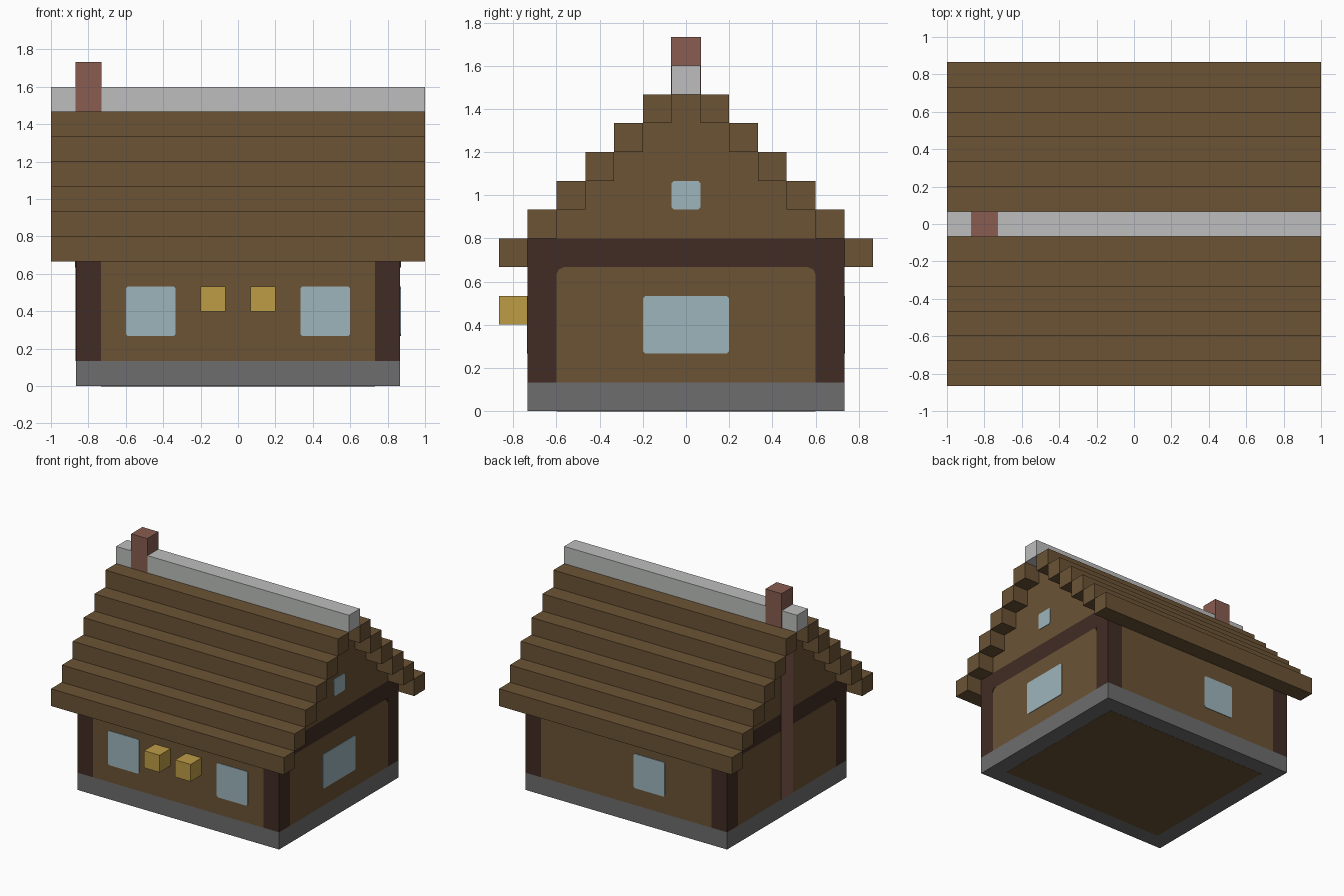
import bpy
import bmesh
from mathutils import Vector

U = 2 / 15          # building block size
PLATE = 0.03        # painted detail thickness, in blocks

old = bpy.data.objects.get("Cube")
if old:
    bpy.data.objects.remove(old, do_unlink=True)


def material(name, rgb):
    # 8-bit display colour to linear
    lin = [((c / 255 + 0.055) / 1.055) ** 2.4 for c in rgb] + [1]
    m = bpy.data.materials.new(name)
    m.use_nodes = True
    m.diffuse_color = lin
    m.node_tree.nodes["Principled BSDF"].inputs["Base Color"].default_value = lin
    return m


WOOD = material("oak brown", (107, 83, 53))
DARK = material("dark timber", (65, 44, 36))
STONE = material("stone grey", (109, 109, 109))
RIDGE = material("pale grey", (188, 190, 188))
BRICK = material("brick red", (136, 92, 80))
GLASS = material("window blue", (157, 181, 188))
GOLD = material("lantern gold", (190, 156, 70))


def prism(name, profile, axis, start, end, mat):
    """Extrude a 2D profile (in blocks) along an axis from start to end."""
    def place(a, b, d):
        return Vector({"x": (d, a, b), "y": (a, d, b), "z": (a, b, d)}[axis]) * U
    bm = bmesh.new()
    low = [bm.verts.new(place(a, b, start)) for a, b in profile]
    top = [bm.verts.new(place(a, b, end)) for a, b in profile]
    bm.faces.new(low)
    bm.faces.new(top)
    n = len(profile)
    for i in range(n):
        j = (i + 1) % n
        bm.faces.new((low[i], low[j], top[j], top[i]))
    bmesh.ops.recalc_face_normals(bm, faces=bm.faces)
    mesh = bpy.data.meshes.new(name)
    bm.to_mesh(mesh)
    bm.free()
    mesh.materials.append(mat)
    obj = bpy.data.objects.new(name, mesh)
    bpy.context.collection.objects.link(obj)
    return obj


def box(name, x, y, z, mat):
    a, b = x
    c, d = y
    return prism(name, [(a, c), (b, c), (b, d), (a, d)], "z", z[0], z[1], mat)


def plate(name, axis, side, a, b, surface, mat, cut=0.08):
    """Thin panel with clipped corners on a wall facing side along axis."""
    (l, r), (lo, hi) = a, b
    pts = [(l + cut, lo), (r - cut, lo), (r, lo + cut), (r, hi - cut),
           (r - cut, hi), (l + cut, hi), (l, hi - cut), (l, lo + cut)]
    return prism(name, pts, axis, side * surface, side * (surface + PLATE), mat)


HX, HY = 6.5, 5.5   # half size of the house

# Stone base and floor underside
box("stone_base", (-HX, HX), (-HY, HY), (0, 1), STONE)
prism("floor_underside", [(-HX + 1, -HY + 1), (HX - 1, -HY + 1),
      (HX - 1, HY - 1), (-HX + 1, HY - 1)], "z", 0, -0.01, WOOD)

for s, fb, lr in ((-1, "front", "right"), (1, "back", "left")):
    # Long wall
    box(fb + "_wall", (1 - HX, HX - 1), sorted((s * HY, s * (HY - 1))), (1, 5), WOOD)
    # End wall, cross beam and stepped gable
    ends = sorted((s * HX, s * (HX - 1)))
    box(lr + "_wall", ends, (1 - HY, HY - 1), (1, 5), WOOD)
    box(lr + "_beam", ends, (-HY, HY), (5, 6), DARK)
    half = []
    for k in range(1, 6):
        half += [(HY - k, 5 + k), (HY - k, 6 + k)]
    outline = half + [(-y, z) for y, z in reversed(half)]
    prism(lr + "_gable", outline, "x", ends[0], ends[1], WOOD)

    for t, end in ((-1, "front"), (1, "back")):
        # Corner post and its small brace under the beam
        box(f"{end}_{lr}_post", ends, sorted((t * HY, t * (HY - 1))), (1, 5), DARK)
        c = t * (HY - 1)
        prism(f"{end}_{lr}_brace", [(c, 5), (c - t * 0.25, 5), (c - t * 0.08, 4.92), (c, 4.75)],
              "x", s * HX, s * (HX + PLATE), DARK)

    # Roof steps
    for k in range(6):
        box(f"{fb}_roof_step_{k + 1}", (-7.5, 7.5),
            sorted((s * (HY - k), s * (HY + 1 - k))), (5 + k, 6 + k), WOOD)

    # Front windows and lanterns, one each side of the middle
    plate(f"front_{lr}_window", "y", -1, sorted((s * 2.5, s * 4.5)), (2, 4), HY, GLASS)
    box(f"{lr}_lantern", sorted((s * 0.5, s * 1.5)), (-HY - 1, -HY), (3, 4), GOLD)

# Remaining windows
plate("back_window", "y", 1, (-2.5, -0.5), (2, 4), HY, GLASS)
plate("left_window", "x", 1, (-1.5, 1.5), (2, 4), HX, GLASS)
plate("attic_window", "x", 1, (-0.5, 0.5), (7, 8), HX, GLASS)

# Ridge and chimney
box("roof_ridge", (-7.5, 7.5), (-0.5, 0.5), (11, 12), RIDGE)
e = 0.02
box("chimney", (-HX - e, 1 - HX + e), (-0.5 - e, 0.5 + e), (1, 13), BRICK)
